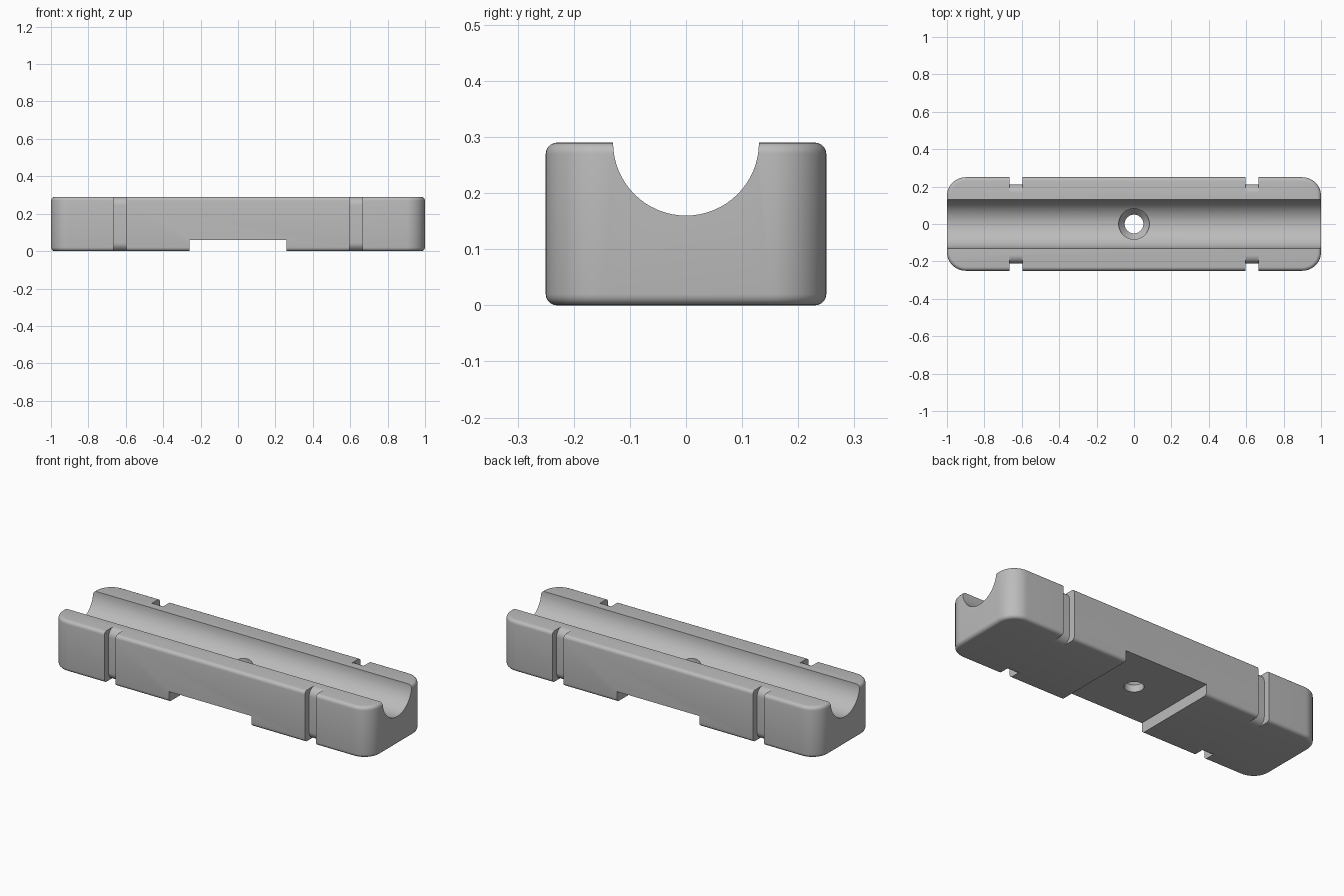
import bpy, bmesh
from math import sin, cos, pi
from mathutils import Vector

old = bpy.data.objects.get("Cube")
if old:
    bpy.data.objects.remove(old, do_unlink=True)

LENGTH, WIDTH, HEIGHT = 2.0, 0.5, 0.29

grey = bpy.data.materials.new("plain grey")
grey.use_nodes = True
colour = (0.5, 0.5, 0.5, 1)
grey.diffuse_color = colour
grey.node_tree.nodes["Principled BSDF"].inputs["Base Color"].default_value = colour


def arc(cx, cy, r, start, end, steps):
    angles = [start + (end - start) * i / steps for i in range(steps + 1)]
    return [(cx + r * cos(a), cy + r * sin(a)) for a in angles]


def finish(name, bm):
    bmesh.ops.recalc_face_normals(bm, faces=bm.faces)
    mesh = bpy.data.meshes.new(name)
    bm.to_mesh(mesh)
    bm.free()
    mesh.materials.append(grey)
    obj = bpy.data.objects.new(name, mesh)
    bpy.context.collection.objects.link(obj)
    return obj


def prism(name, points, place, depth, fillet=0):
    """Extrude a 2D outline along depth, optionally rounding the end rims."""
    bm = bmesh.new()
    face = bm.faces.new([bm.verts.new(place(*p)) for p in points])
    top = bmesh.ops.extrude_face_region(bm, geom=[face])["geom"]
    verts = [g for g in top if isinstance(g, bmesh.types.BMVert)]
    bmesh.ops.translate(bm, verts=verts, vec=depth)
    if fillet:
        bm.normal_update()
        rims = [e for e in bm.edges if abs(e.verts[0].co.z - e.verts[1].co.z) < 1e-5]
        bmesh.ops.bevel(bm, geom=rims, offset=fillet, segments=5,
                        profile=0.5, affect='EDGES')
    return finish(name, bm)


def lathe(name, profile, sides=48):
    """Spin (radius, height) points into a closed solid about z."""
    bm = bmesh.new()
    rings = [[bm.verts.new((r * cos(2 * pi * i / sides), r * sin(2 * pi * i / sides), z))
              for i in range(sides)] for r, z in profile]
    for a, b in zip(rings, rings[1:]):
        for i in range(sides):
            j = (i + 1) % sides
            bm.faces.new((a[i], a[j], b[j], b[i]))
    bm.faces.new(rings[0])
    bm.faces.new(rings[-1])
    return finish(name, bm)


# Rounded block body
R = 0.1
outline = []
for k, (sx, sy) in enumerate([(1, 1), (-1, 1), (-1, -1), (1, -1)]):
    outline += arc(sx * (LENGTH / 2 - R), sy * (WIDTH / 2 - R), R,
                   k * pi / 2, (k + 1) * pi / 2, 12)
body = prism("cradle_block", outline, lambda x, y: (x, y, 0),
             Vector((0, 0, HEIGHT)), fillet=0.02)

cutters = []

# Round channel along the top
channel = arc(0, HEIGHT, 0.13, pi, 2 * pi, 32) + [(0.13, 0.4), (-0.13, 0.4)]
cutters.append(prism("channel_cutter", channel, lambda y, z: (-1.1, y, z),
                     Vector((2.2, 0, 0))))

# Strap grooves wrapped around the side walls
IN, C = 0.212, 0.045
groove = [(0.3, -0.05), (IN - C, -0.05)]
groove += arc(IN - C, C, C, -pi / 2, 0, 8)
groove += arc(IN - C, HEIGHT - C, C, 0, pi / 2, 8)
groove += [(IN - C, 0.34), (0.3, 0.34)]
for end, x in (("left", 0.595), ("right", -0.665)):
    for face, s in (("back", 1), ("front", -1)):
        cutters.append(prism(f"{face}_{end}_groove_cutter", groove,
                             lambda y, z: (x, s * y, z), Vector((0.07, 0, 0))))

# Shallow notch across the underside
notch = [(-0.26, -0.1), (0.26, -0.1), (0.26, 0.06), (-0.26, 0.06)]
cutters.append(prism("notch_cutter", notch, lambda x, z: (x, -0.4, z),
                     Vector((0, 0.8, 0))))

# Countersunk screw hole
cutters.append(lathe("screw_hole_cutter",
                     [(0.05, -0.05), (0.05, 0.1), (0.082, 0.14), (0.082, 0.3)]))

for cutter in cutters:
    cut = body.modifiers.new(cutter.name, 'BOOLEAN')
    cut.operation = 'DIFFERENCE'
    cut.solver = 'EXACT'
    cut.object = cutter

# Apply the cuts and drop the cutters
bpy.context.view_layer.objects.active = body
for m in list(body.modifiers):
    bpy.ops.object.modifier_apply(modifier=m.name)
for cutter in cutters:
    bpy.data.objects.remove(cutter, do_unlink=True)

bpy.ops.object.select_all(action='DESELECT')
body.select_set(True)
bpy.ops.object.shade_smooth_by_angle(angle=0.5)
